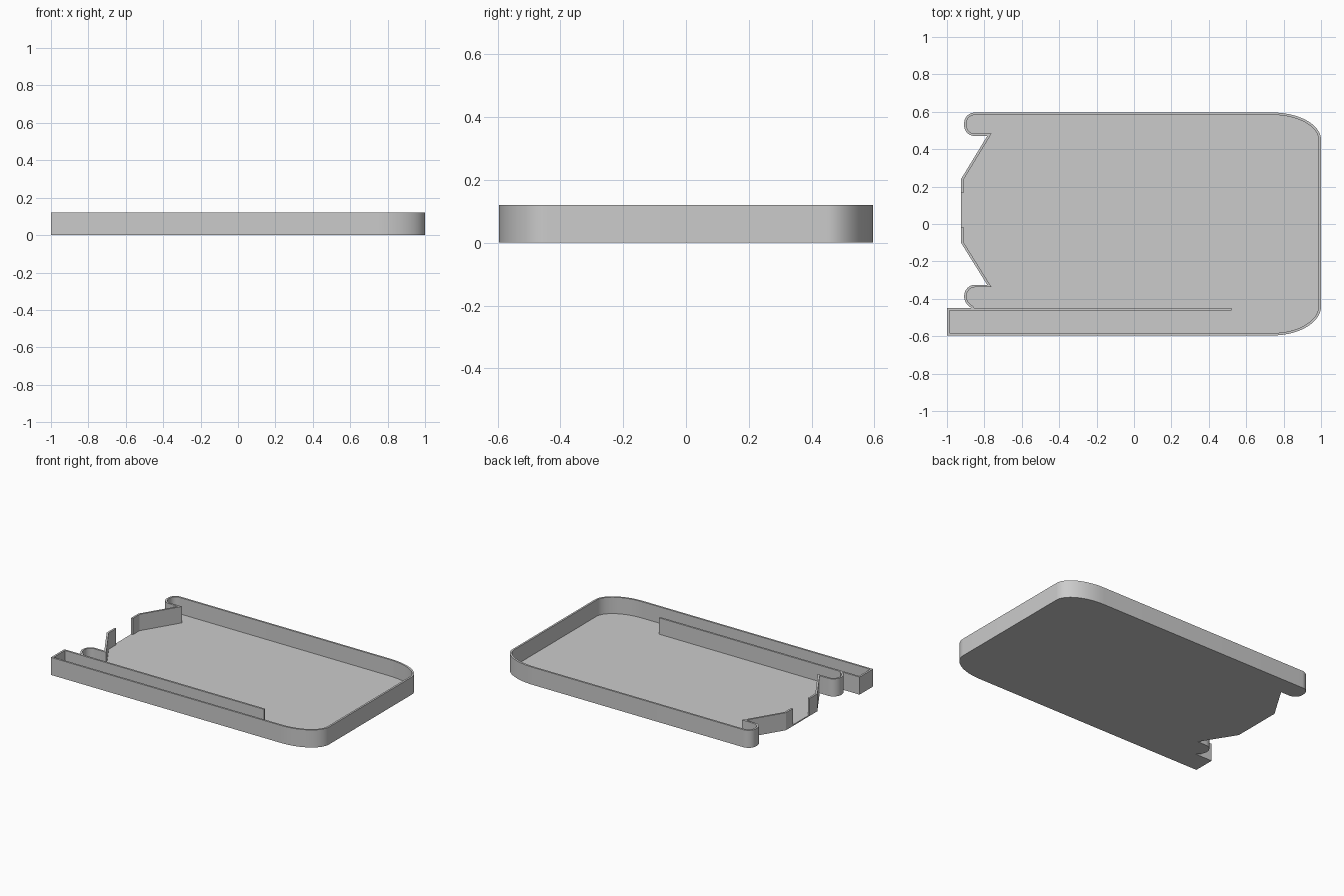
import bpy, bmesh
from math import cos, sin, radians
from mathutils import Vector

if "Cube" in bpy.data.objects:
    bpy.data.objects.remove(bpy.data.objects["Cube"])

H, FLOOR, T = 0.12, 0.008, 0.013   # wall height, floor thickness, wall thickness


def arc(cx, cy, rx, ry, a0, a1, n):
    """Points along an elliptical arc, angles in degrees."""
    return [(cx + rx * cos(radians(a0 + (a1 - a0) * i / n)),
             cy + ry * sin(radians(a0 + (a1 - a0) * i / n))) for i in range(n + 1)]


def inset(path, d):
    """Mitred offset of an open path towards its left side."""
    pts = [Vector(p) for p in path]
    normals = []
    for a, b in zip(pts, pts[1:]):
        e = (b - a).normalized()
        normals.append(Vector((-e.y, e.x)))
    out = []
    for i, p in enumerate(pts):
        n0, n1 = normals[max(i - 1, 0)], normals[min(i, len(normals) - 1)]
        out.append(p + (n0 + n1) * (d / (1 + n0.dot(n1))))
    return out


def finish(bm, name):
    bmesh.ops.recalc_face_normals(bm, faces=bm.faces)
    mesh = bpy.data.meshes.new(name)
    bm.to_mesh(mesh)
    bm.free()
    ob = bpy.data.objects.new(name, mesh)
    bpy.context.collection.objects.link(ob)
    return ob


# Outline, counter-clockwise from the lower to the upper side of the left gap
outline = [(-0.925, -0.015), (-0.925, -0.1), (-0.785, -0.325)]
outline += arc(-0.85, -0.385, 0.058, 0.06, 90, 180, 10)      # lower hook
outline += arc(-0.83, -0.387, 0.078, 0.071, 186, 238, 6)
outline += [(-0.87, -0.45), (-1, -0.45), (-1, -0.596)]       # slot end
outline += arc(0.74, -0.44, 0.26, 0.156, -90, 0, 20)         # right corners
outline += arc(0.74, 0.45, 0.26, 0.146, 0, 90, 20)
outline += arc(-0.85, 0.541, 0.058, 0.055, 90, 180, 10)      # upper hook
outline += arc(-0.85, 0.525, 0.058, 0.055, 180, 270, 10)
outline += [(-0.785, 0.47), (-0.925, 0.24), (-0.925, 0.165)]
inner = inset(outline, T)

# Tray: floor and surrounding wall in one closed mesh
bm = bmesh.new()


def ring(points, z):
    return [bm.verts.new((p[0], p[1], z)) for p in points]


base, rim = ring(outline, 0), ring(outline, H)
rim_in, foot = ring(inner, H), ring(inner, FLOOR)
sill_a, sill_b = ring([outline[0], outline[-1]], FLOOR)
last = len(outline) - 1
for i in range(last):
    j = i + 1
    side = [base[i], base[j]]
    if j == last:
        side.append(sill_b)
    side += [rim[j], rim[i]]
    if i == 0:
        side.append(sill_a)
    bm.faces.new(side)
    bm.faces.new((rim[i], rim[j], rim_in[j], rim_in[i]))
    bm.faces.new((rim_in[i], rim_in[j], foot[j], foot[i]))
bm.faces.new(base)
bm.faces.new([sill_a] + foot + [sill_b])
bm.faces.new((base[-1], base[0], sill_a, sill_b))
bm.faces.new((sill_a, rim[0], rim_in[0], foot[0]))
bm.faces.new((sill_b, rim[-1], rim_in[-1], foot[-1]))
tray = finish(bm, "tray")

# Divider wall of the long slot
bm = bmesh.new()
bmesh.ops.create_cube(bm, size=1)
x0, x1 = -0.86, 0.52
for v in bm.verts:
    v.co = (x0 if v.co.x < 0 else x1,
            -0.45 - T if v.co.y < 0 else -0.45,
            FLOOR if v.co.z < 0 else H)
finish(bm, "slot_divider")

# Smooth the rounded corners, keep the edges sharp
bpy.ops.object.select_all(action='DESELECT')
tray.select_set(True)
bpy.context.view_layer.objects.active = tray
bpy.ops.object.shade_smooth_by_angle(angle=radians(30))
